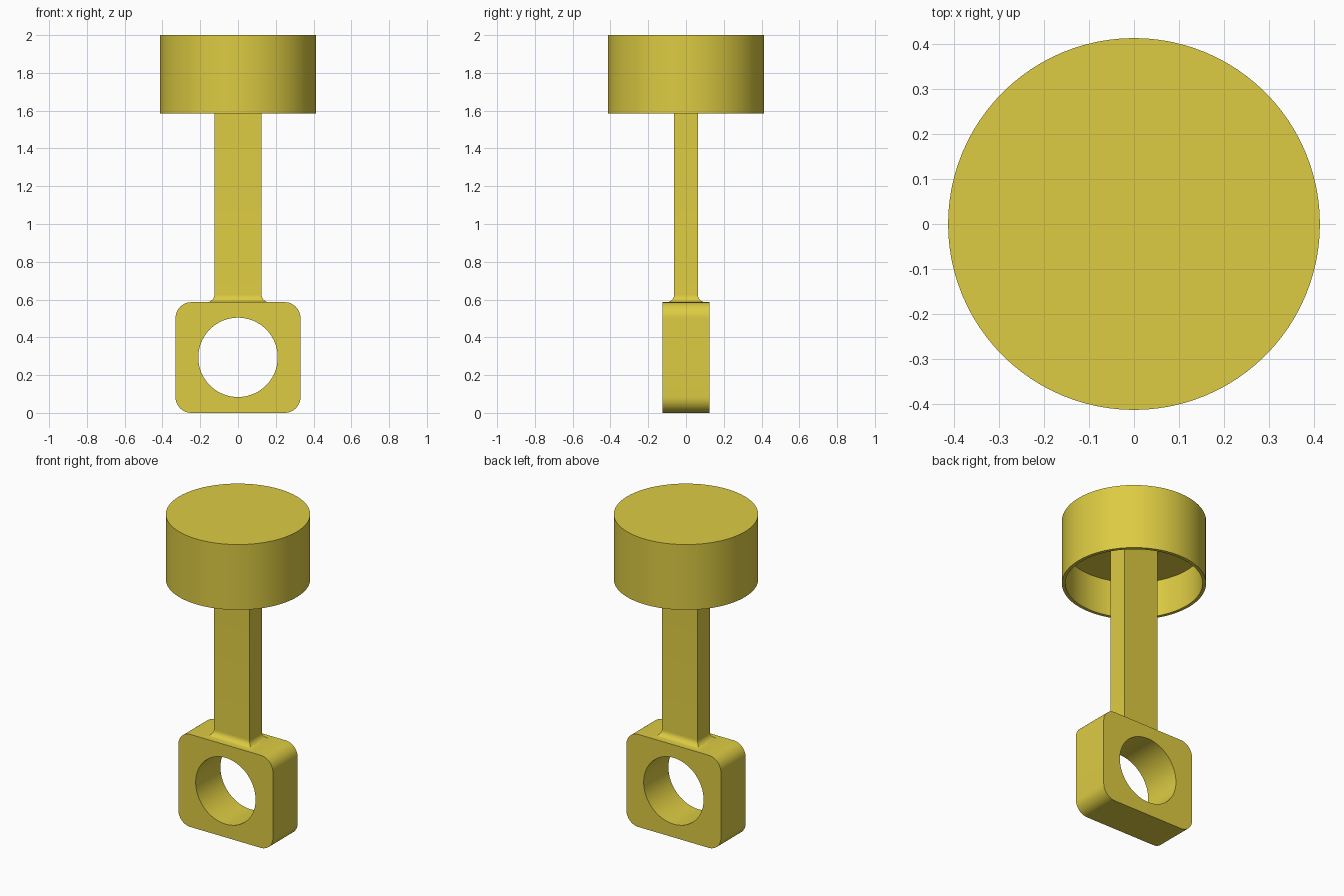
import bpy, bmesh, math
from math import sin, cos, pi

if "Cube" in bpy.data.objects:
    bpy.data.objects.remove(bpy.data.objects["Cube"])

yellow = bpy.data.materials.new("yellow")
yellow.diffuse_color = (0.72, 0.60, 0.055, 1)
yellow.use_nodes = True
yellow.node_tree.nodes["Principled BSDF"].inputs["Base Color"].default_value = yellow.diffuse_color


def finish(bm, name):
    bmesh.ops.recalc_face_normals(bm, faces=bm.faces)
    me = bpy.data.meshes.new(name)
    bm.to_mesh(me)
    bm.free()
    me.materials.append(yellow)
    ob = bpy.data.objects.new(name, me)
    bpy.context.collection.objects.link(ob)
    bpy.ops.object.select_all(action='DESELECT')
    ob.select_set(True)
    bpy.context.view_layer.objects.active = ob
    bpy.ops.object.shade_smooth_by_angle(angle=math.radians(30))
    return ob


def loft(name, rings):
    """Skin a stack of equal-length point rings and cap both ends."""
    bm = bmesh.new()
    loops = [[bm.verts.new(p) for p in r] for r in rings]
    n = len(loops[0])
    for a, b in zip(loops, loops[1:]):
        for i in range(n):
            j = (i + 1) % n
            bm.faces.new((a[i], a[j], b[j], b[i]))
    bm.faces.new(loops[0])
    bm.faces.new(loops[-1])
    return finish(bm, name)


def circle(r, z, n=96):
    return [(r * cos(2 * pi * i / n), r * sin(2 * pi * i / n), z) for i in range(n)]


def rect(x, y, z):
    return [(-x, -y, z), (x, -y, z), (x, y, z), (-x, y, z)]


# Piston head: cup open at the bottom
R, WALL, BASE, CEILING = 0.414, 0.02, 1.586, 1.82
loft("piston_head", [circle(R, 2), circle(R, BASE),
                     circle(R - WALL, BASE), circle(R - WALL, CEILING)])

# Connecting rod: rectangular bar with a mitred fillet at its foot
HX, HY, TOP, FIL = 0.125, 0.0625, 0.586, 0.04
rings = [rect(HX + FIL, HY + FIL, TOP - 0.01)]
for k in range(9):
    a = pi / 2 * k / 8
    o = FIL * (1 - sin(a))
    rings.append(rect(HX + o, HY + o, TOP + FIL * (1 - cos(a))))
rings.append(rect(HX, HY, CEILING + 0.02))
loft("connecting_rod", rings)

# Big end: rounded block with a round bore along y
W, T, C, HOLE, CZ = 0.331, 0.124, 0.084, 0.21, 0.294
outline = []
for q, (sx, sz) in enumerate([(1, 1), (-1, 1), (-1, -1), (1, -1)]):
    for k in range(13):
        a = pi / 2 * (q + k / 12)
        outline.append((sx * (W - C) + C * cos(a), TOP / 2 + sz * (TOP / 2 - C) + C * sin(a)))
bore = [(x, CZ + y) for x, y, _ in circle(HOLE, 0)]
bm = bmesh.new()
edges = []
for pts in (outline, bore):
    vs = [bm.verts.new((x, -T, z)) for x, z in pts]
    edges += [bm.edges.new((vs[i - 1], vs[i])) for i in range(len(vs))]
bmesh.ops.triangle_fill(bm, edges=edges, use_beauty=True, use_dissolve=False)
ext = bmesh.ops.extrude_face_region(bm, geom=bm.faces[:], use_keep_orig=True)
bmesh.ops.translate(bm, vec=(0, 2 * T, 0),
                    verts=[g for g in ext["geom"] if isinstance(g, bmesh.types.BMVert)])
finish(bm, "big_end")
